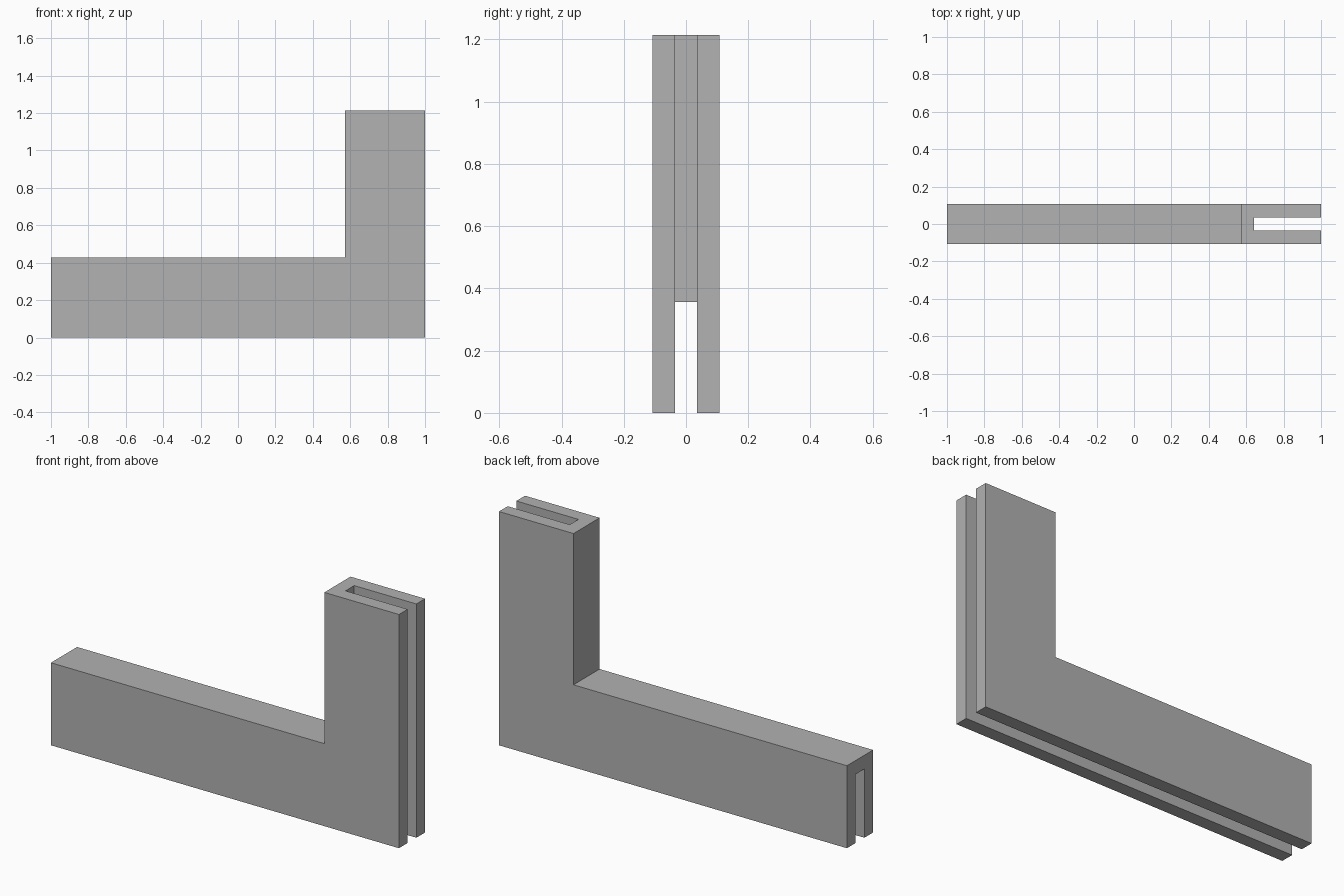
import bpy
import bmesh

cube = bpy.data.objects.get("Cube")
if cube:
    bpy.data.objects.remove(cube, do_unlink=True)

U = 1 / 14  # wall thickness, the module of all sizes

grey = bpy.data.materials.new("plain grey")
grey.use_nodes = True
colour = (0.445, 0.445, 0.445, 1)
grey.diffuse_color = colour
grey.node_tree.nodes["Principled BSDF"].inputs["Base Color"].default_value = colour


def prism(name, outline, width):
    """Extrude an x-z outline, given in modules, symmetrically along y."""
    bm = bmesh.new()
    face = bm.faces.new([bm.verts.new((x * U, -width * U / 2, z * U)) for x, z in outline])
    extruded = bmesh.ops.extrude_face_region(bm, geom=[face])["geom"]
    verts = [v for v in extruded if isinstance(v, bmesh.types.BMVert)]
    bmesh.ops.translate(bm, vec=(0, width * U, 0), verts=verts)
    bmesh.ops.recalc_face_normals(bm, faces=bm.faces)
    mesh = bpy.data.meshes.new(name)
    bm.to_mesh(mesh)
    bm.free()
    mesh.materials.append(grey)
    obj = bpy.data.objects.new(name, mesh)
    bpy.context.collection.objects.link(obj)
    return obj


# L-shaped channel body
body = prism("corner_channel",
             [(-14, 0), (14, 0), (14, 17), (8, 17), (8, 6), (-14, 6)], 3)

# Groove running along the bottom and up the outer end
groove = prism("groove_cutter",
               [(-15, -1), (15, -1), (15, 18), (9, 18), (9, 5), (-15, 5)], 1)
groove.hide_render = True

cut = body.modifiers.new("groove", "BOOLEAN")
cut.operation = "DIFFERENCE"
cut.solver = "EXACT"
cut.object = groove

# Bake the cut and drop the cutter
bpy.context.view_layer.objects.active = body
bpy.ops.object.modifier_apply(modifier=cut.name)
bpy.data.objects.remove(groove, do_unlink=True)
